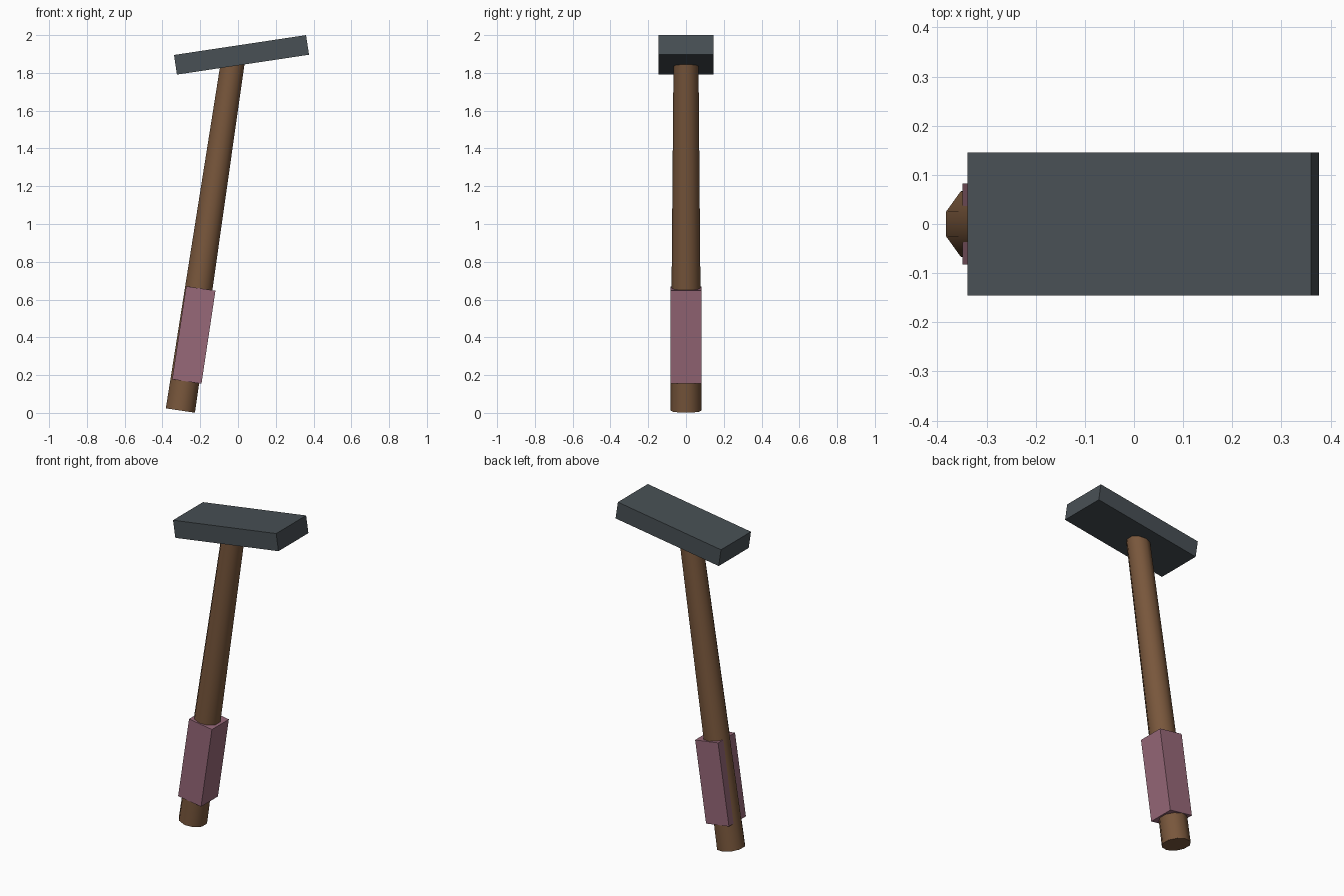
import bpy, math
from mathutils import Matrix, Vector

if "Cube" in bpy.data.objects:
    bpy.data.objects.remove(bpy.data.objects["Cube"])

TILT = math.radians(8.55)


def material(name, color):
    m = bpy.data.materials.new(name)
    m.diffuse_color = (*color, 1)
    m.use_nodes = True
    m.node_tree.nodes["Principled BSDF"].inputs["Base Color"].default_value = m.diffuse_color
    return m


wood = material("wood", (0.19, 0.095, 0.045))
wrap = material("wrap", (0.31, 0.14, 0.19))
steel = material("steel", (0.065, 0.08, 0.09))


def finish(name, mat):
    ob = bpy.context.object
    ob.name = name
    ob.data.materials.append(mat)
    return ob


def box(name, center, size, angle, mat):
    bpy.ops.mesh.primitive_cube_add(size=1, location=center, rotation=(0, angle, 0))
    ob = finish(name, mat)
    ob.scale = size
    return ob


# Tapered ten-sided handle, running up into the head
base = Vector((-0.305, 0, 0.0125))
length = 1.88
axis = Vector((math.sin(TILT), 0, math.cos(TILT)))
bpy.ops.mesh.primitive_cone_add(vertices=10, radius1=0.082, radius2=0.066, depth=length,
                                location=base + axis * length / 2, rotation=(0, TILT, 0))
finish("handle", wood)
bpy.ops.object.shade_smooth_by_angle(angle=math.radians(40))

# Square grip, set slightly forward so the handle shows at the back
box("grip", (-0.234, 0, 0.4125), (0.157, 0.164, 0.498), TILT, wrap)

# Flat head, tipped the opposite way
box("head", (0.0185, 0, 1.8955), (0.707, 0.29, 0.105), -TILT, steel)
